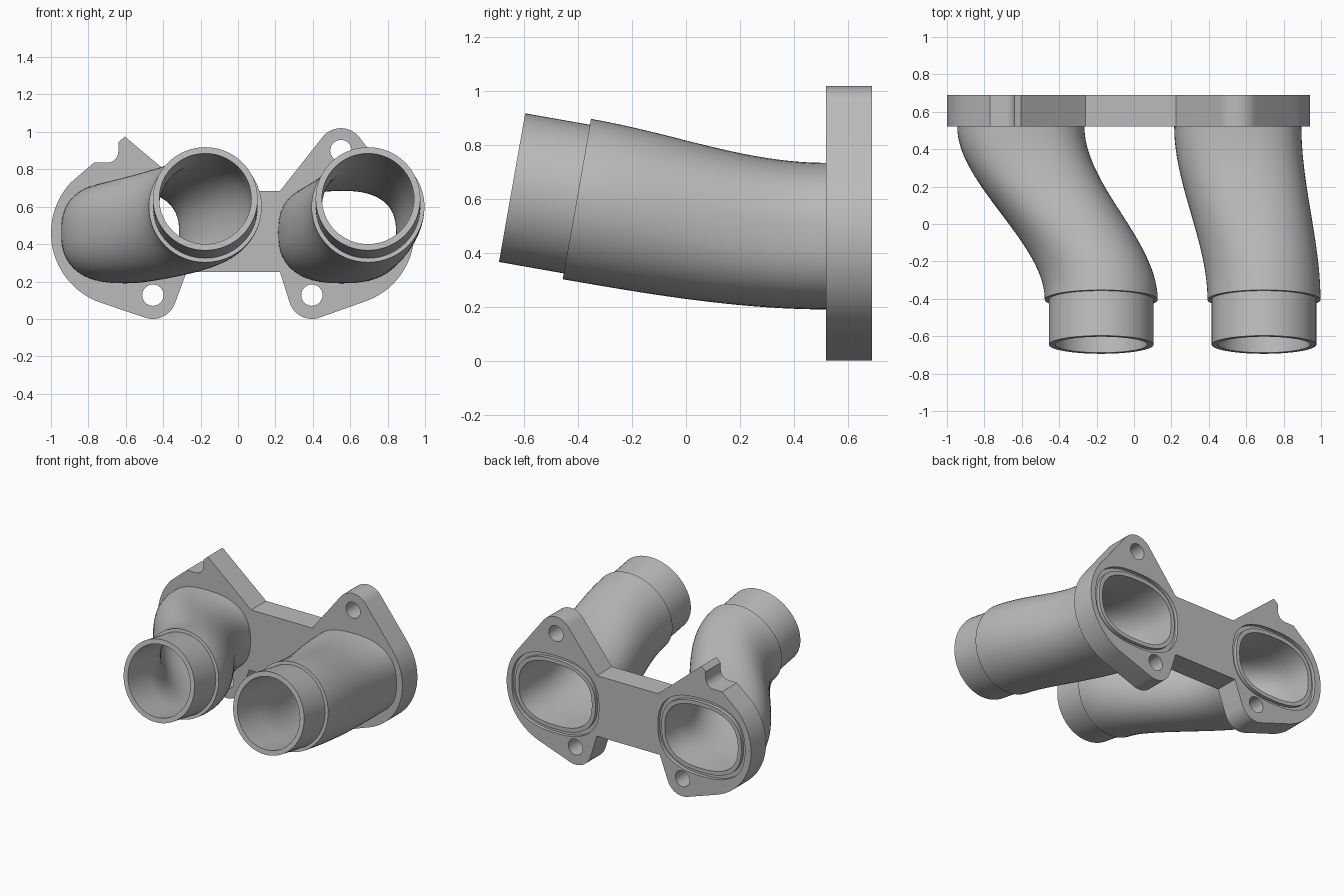
import bpy
import bmesh
from math import sin, cos, radians, pi, copysign
from mathutils import Vector

cube = bpy.data.objects.get("Cube")
if cube:
    bpy.data.objects.remove(cube, do_unlink=True)

metal = bpy.data.materials.new("cast grey metal")
metal.use_nodes = True
GREY = (0.5, 0.5, 0.5, 1)
metal.diffuse_color = GREY
metal.node_tree.nodes["Principled BSDF"].inputs["Base Color"].default_value = GREY

FRONT, BACK = 0.52, 0.69      # flange faces
PORT_Z = 0.4625
TILT = radians(10)            # upward tilt of the pipe mouths
SIDES, STEPS = 64, 28


def arc(cx, cz, r, start, end, n=12):
    """Points of an arc in the x-z plane, angles in degrees."""
    angles = [radians(start + (end - start) * i / n) for i in range(n + 1)]
    return [(cx + r * cos(a), cz + r * sin(a)) for a in angles]


def oval(a, b, power):
    """Superellipse around the origin."""
    def bend(v):
        return copysign(abs(v) ** (2 / power), v)
    angles = [2 * pi * i / SIDES for i in range(SIDES)]
    return [(a * bend(cos(t)), b * bend(sin(t))) for t in angles]


def at_depth(points, y, cx=0, cz=0):
    return [Vector((x + cx, y, z + cz)) for x, z in points]


def loft(name, loops, caps=False, cyclic=False):
    """Skin a row of equal point loops."""
    bm = bmesh.new()
    rings = [[bm.verts.new(p) for p in loop] for loop in loops]
    n = len(rings[0])
    pairs = list(zip(rings, rings[1:]))
    if cyclic:
        pairs.append((rings[-1], rings[0]))
    for r, s in pairs:
        for i in range(n):
            j = (i + 1) % n
            bm.faces.new((r[i], r[j], s[j], s[i]))
    if caps:
        bm.faces.new(rings[0])
        bm.faces.new(rings[-1])
    bmesh.ops.recalc_face_normals(bm, faces=bm.faces)
    mesh = bpy.data.meshes.new(name)
    bm.to_mesh(mesh)
    bm.free()
    mesh.materials.append(metal)
    obj = bpy.data.objects.new(name, mesh)
    bpy.context.collection.objects.link(obj)
    return obj


def activate(obj):
    bpy.ops.object.select_all(action='DESELECT')
    obj.select_set(True)
    bpy.context.view_layer.objects.active = obj


def smooth(obj):
    activate(obj)
    bpy.ops.object.shade_smooth_by_angle(angle=radians(30))


def cut(obj, cutter):
    cutter.hide_render = True
    activate(obj)
    mod = obj.modifiers.new("cut", 'BOOLEAN')
    mod.operation = 'DIFFERENCE'
    mod.solver = 'EXACT'
    mod.object = cutter
    bpy.ops.object.modifier_apply(modifier=mod.name)
    bpy.data.objects.remove(cutter, do_unlink=True)


# Flange outline: right half, bridge, left half with the broken-off lug
EAR = 0.125
outline = (
    arc(0.395, EAR, EAR, -163, -71)
    + arc(0.555, 0.46, 0.387, -71, 37, 28)
    + arc(0.55, 0.895, EAR, 38, 140)
    + [(0.225, 0.685), (-0.26, 0.685), (-0.605, 0.975), (-0.64, 0.945)]
    + arc(-0.70, 0.895, 0.06, 0, -90, 8)
    + [(-0.77, 0.835)]
    + arc(-0.605, 0.46, 0.395, 137, 252, 28)
    + arc(-0.455, EAR, EAR, 252, 340)
    + [(-0.275, 0.25), (0.225, 0.25)]
)
flange = loft("flange", [at_depth(outline, FRONT), at_depth(outline, BACK)], caps=True)

# Bolt holes
for x, z in ((-0.455, 0.127), (0.395, 0.127), (0.55, 0.9)):
    hole = arc(x, z, 0.057, 0, 348.75, 31)
    cut(flange, loft("bolt_cutter", [at_depth(hole, 0.4), at_depth(hole, 0.8)], caps=True))

# Ports and their seal grooves
OUTER, INNER = (0.34, 0.272), (0.29, 0.222)
for cx in (-0.605, 0.555):
    port = oval(*INNER, 2.5)
    cut(flange, loft("port_cutter", [at_depth(port, y, cx, PORT_Z) for y in (0.4, 0.8)], caps=True))
    lip = oval(INNER[0] + 0.028, INNER[1] + 0.028, 2.5)
    rim = oval(INNER[0] + 0.056, INNER[1] + 0.056, 2.5)
    ring = [at_depth(p, y, cx, PORT_Z) for p, y in
            ((lip, 0.665), (rim, 0.665), (rim, 0.75), (lip, 0.75))]
    cut(flange, loft("groove_cutter", ring, cyclic=True))
smooth(flange)


def section(centre, tilt, a, b, power):
    """Oval cross-section tipped back about the x axis."""
    return [centre + Vector((x, z * -sin(-tilt), z * cos(tilt))) for x, z in oval(a, b, power)]


def pipe(name, x0, x1):
    """Hollow runner from an oval port to a round, stepped mouth."""
    start = Vector((x0, FRONT, PORT_Z))
    shoulder = Vector((x1, -0.405, 0.60))
    aim = Vector((0, -cos(TILT), sin(TILT)))
    mouth = shoulder + aim * 0.244
    run = FRONT - shoulder.y

    def swept(t, port, radius):
        s = t * t * (3 - 2 * t)
        centre = start.lerp(shoulder, s)
        centre.y = FRONT - run * t
        centre.z += (t ** 3 - t * t) * run * sin(TILT)
        a = port[0] + (radius - port[0]) * s
        b = port[1] + (radius - port[1]) * s
        return section(centre, TILT * s, a, b, 2.5 - 0.5 * s)

    ts = [i / STEPS for i in range(STEPS + 1)]
    loops = [swept(t, OUTER, 0.302) for t in ts]
    loops += [section(shoulder, TILT, 0.28, 0.28, 2),
              section(mouth, TILT, 0.28, 0.28, 2),
              section(mouth, TILT, 0.246, 0.246, 2)]
    loops += [swept(t, INNER, 0.246) for t in reversed(ts)]
    smooth(loft(name, loops))


pipe("right_pipe", -0.605, -0.175)
pipe("left_pipe", 0.555, 0.695)
